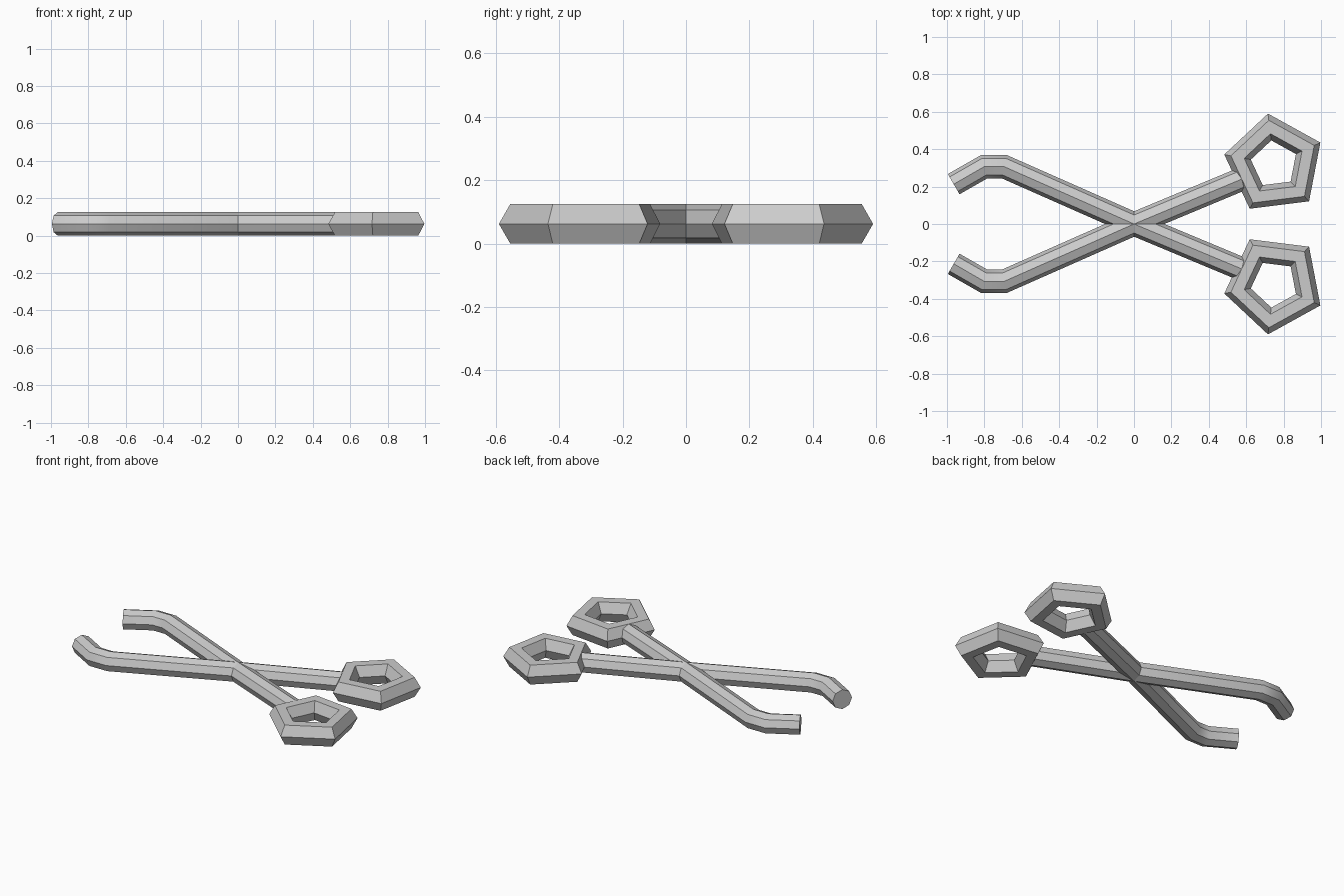
import bpy, bmesh, math
from mathutils import Vector, Matrix

if "Cube" in bpy.data.objects:
    bpy.data.objects.remove(bpy.data.objects["Cube"])

MID_Z = 0.0625


def finish(bm, name, angle):
    bmesh.ops.recalc_face_normals(bm, faces=bm.faces)
    mesh = bpy.data.meshes.new(name)
    bm.to_mesh(mesh)
    bm.free()
    ob = bpy.data.objects.new(name, mesh)
    bpy.context.collection.objects.link(ob)
    bpy.ops.object.select_all(action='DESELECT')
    ob.select_set(True)
    bpy.context.view_layer.objects.active = ob
    if angle:
        bpy.ops.object.shade_smooth_by_angle(angle=math.radians(angle))
    return ob


def sweep(name, path, radius, sides, closed=False, angle=0):
    """Sweep a regular polygon along a flat path with mitred corners."""
    pts = [Vector((x, y, MID_Z)) for x, y in path]
    n = len(pts)
    bm = bmesh.new()
    rings = []
    for i, p in enumerate(pts):
        before = pts[i - 1] if (closed or i > 0) else None
        after = pts[(i + 1) % n] if (closed or i < n - 1) else None
        d1 = (p - before).normalized() if before else (after - p).normalized()
        d2 = (after - p).normalized() if after else d1
        t = (d1 + d2).normalized()
        side = Vector((-t.y, t.x, 0)) / t.dot(d1)
        ring = []
        for k in range(sides):
            a = math.tau * k / sides
            ring.append(bm.verts.new(p + side * radius * math.cos(a)
                                     + Vector((0, 0, radius * math.sin(a)))))
        rings.append(ring)
    for i in range(n if closed else n - 1):
        a, b = rings[i], rings[(i + 1) % n]
        for k in range(sides):
            j = (k + 1) % sides
            bm.faces.new((a[k], a[j], b[j], b[k]))
    if not closed:
        bm.faces.new(rings[0])
        bm.faces.new(rings[-1])
    return finish(bm, name, angle)


def finger_ring(name, s):
    """Five-sided ring with a flat-topped hexagonal section."""
    bm = bmesh.new()
    major, minor = 0.2, 0.0722
    rings = []
    for i in range(5):
        a = math.radians(25.1 + 72 * i)
        rings.append([bm.verts.new((
            0.75 + (major + minor * math.cos(k * math.pi / 3)) * math.cos(a),
            s * (0.32 + (major + minor * math.cos(k * math.pi / 3)) * math.sin(a)),
            MID_Z + minor * math.sin(k * math.pi / 3))) for k in range(6)])
    for i in range(5):
        a, b = rings[i], rings[(i + 1) % 5]
        for k in range(6):
            j = (k + 1) % 6
            bm.faces.new((a[k], a[j], b[j], b[k]))
    return finish(bm, name, 0)


# Two crossing arms with hooked jaws, each ending in a finger ring
for label, s in (("upper", 1), ("lower", -1)):
    arm = [(-0.964, 0.213), (-0.80, 0.307), (-0.695, 0.307), (0, 0), (0.6, -0.25)]
    sweep(label + "_arm", [(x, s * y) for x, y in arm], 0.0625, 8, angle=35)
    finger_ring(label + "_finger_ring", s)
